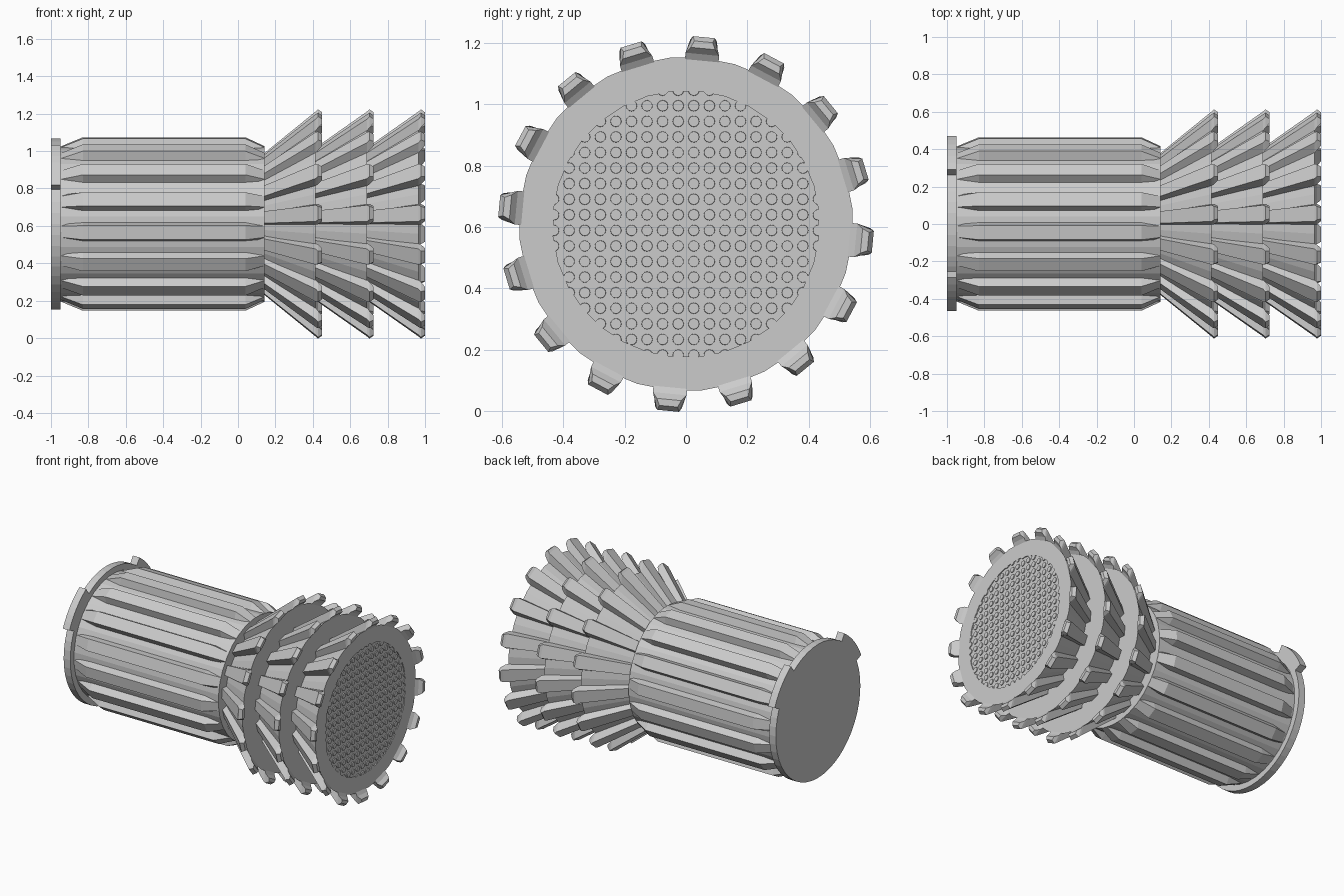
import bpy, bmesh, math
from mathutils import Vector

if "Cube" in bpy.data.objects:
    bpy.data.objects.remove(bpy.data.objects["Cube"])

CZ = 0.61          # height of the axis (runs along x)
N = 16             # teeth / ribs around
grey = bpy.data.materials.new("light_grey")
grey.diffuse_color = (0.6, 0.6, 0.6, 1)
grey.use_nodes = True
grey.node_tree.nodes["Principled BSDF"].inputs["Base Color"].default_value = grey.diffuse_color


def pt(x, r, a, t=0.0):
    """Axis point: radius r at angle a (0 = +y, 90 = up), shifted t sideways."""
    return Vector((x, r * math.cos(a) - t * math.sin(a),
                   CZ + r * math.sin(a) + t * math.cos(a)))


def finish(name, bm):
    bmesh.ops.recalc_face_normals(bm, faces=bm.faces[:])
    me = bpy.data.meshes.new(name)
    bm.to_mesh(me)
    bm.free()
    me.materials.append(grey)
    ob = bpy.data.objects.new(name, me)
    bpy.context.collection.objects.link(ob)
    return ob


def lathe(name, profile, seg=32, phase=0.0):
    """Spin (x, r) points around the axis, capping both ends."""
    bm = bmesh.new()
    rings = [[bm.verts.new(pt(x, r, phase + 2 * math.pi * i / seg)) for i in range(seg)]
             for x, r in profile]
    for a, b in zip(rings, rings[1:]):
        for i in range(seg):
            j = (i + 1) % seg
            bm.faces.new((a[i], a[j], b[j], b[i]))
    bm.faces.new(rings[0])
    bm.faces.new(rings[-1])
    return finish(name, bm)


def teeth(name, sections, start_deg):
    """Loft trapezoid sections (x, r_in, r_out, half_in, half_out), N times around."""
    bm = bmesh.new()
    for k in range(N):
        a = math.radians(start_deg + 360 / N * k)
        loops = [[bm.verts.new(pt(x, r, a, t)) for r, t in
                  ((ri, -wi), (ro, -wo), (ro, wo), (ri, wi))]
                 for x, ri, ro, wi, wo in sections]
        for p, q in zip(loops, loops[1:]):
            for i in range(4):
                j = (i + 1) % 4
                bm.faces.new((p[i], p[j], q[j], q[i]))
        bm.faces.new(loops[0])
        bm.faces.new(loops[-1])
    return finish(name, bm)


# rear mounting plate
lathe("rear_plate", [(-1.0, 0.457), (-0.95, 0.457)], 48)

# locking tabs on the plate rim
bm = bmesh.new()
for a0, a1 in ((23, 55), (124, 156)):
    angs = [math.radians(a0 + (a1 - a0) * i / 6) for i in range(7)]
    outline = [(0.51, a) for a in angs] + [(0.44, a) for a in reversed(angs)]
    back = [bm.verts.new(pt(-1.0, r, a)) for r, a in outline]
    front = [bm.verts.new(pt(-0.95, r, a)) for r, a in outline]
    bm.faces.new(back)
    bm.faces.new(front)
    for i in range(len(outline)):
        j = (i + 1) % len(outline)
        bm.faces.new((back[i], back[j], front[j], front[i]))
finish("locking_tabs", bm)

# ribbed barrel
lathe("barrel", [(-0.96, 0.417), (0.143, 0.417)], 32, math.radians(5.75))
teeth("barrel_ribs", [(-0.945, 0.39, 0.415, 0.045, 0.03),
                      (-0.83, 0.39, 0.462, 0.054, 0.038),
                      (0.04, 0.39, 0.462, 0.054, 0.038),
                      (0.142, 0.39, 0.415, 0.045, 0.03)], 5.75)

# three flared toothed collars; the last has a shallow recess in its face
for k, x0 in enumerate((0.14, 0.415, 0.69)):
    end = x0 + 0.275
    r0 = 0.335 if k == 0 else 0.365
    profile = [(x0, r0), (end, 0.545)]
    if k == 2:
        profile += [(end, 0.435), (end - 0.006, 0.435)]
    lathe("collar_%d" % (k + 1), profile, 32, math.radians(5.5))
    # tooth tips overhang the collar edge and are bevelled back underneath
    teeth("collar_teeth_%d" % (k + 1),
          [(x0, r0 - 0.03, r0 + 0.042, 0.036, 0.032),
           (end, 0.535, 0.600, 0.055, 0.044),
           (x0 + 0.288, 0.556, 0.612, 0.055, 0.036),
           (x0 + 0.31, 0.575, 0.597, 0.040, 0.030)], -5.5)

# grid of small low studs in the recess, clipped by the rim
bm = bmesh.new()
S = 0.0508
for i in range(-9, 9):
    for j in range(-9, 9):
        y, z = S * (i + 0.5), 0.03 + S * j
        if math.hypot(y, z) > 0.447:
            continue
        rings = [[bm.verts.new((x, y + r * math.cos(math.tau * n / 12),
                                CZ + z + r * math.sin(math.tau * n / 12)))
                  for n in range(12)] for x, r in ((0.957, 0.0185), (0.9645, 0.0175))]
        for n in range(12):
            m = (n + 1) % 12
            bm.faces.new((rings[0][n], rings[0][m], rings[1][m], rings[1][n]))
        bm.faces.new(rings[1])
finish("face_studs", bm)
